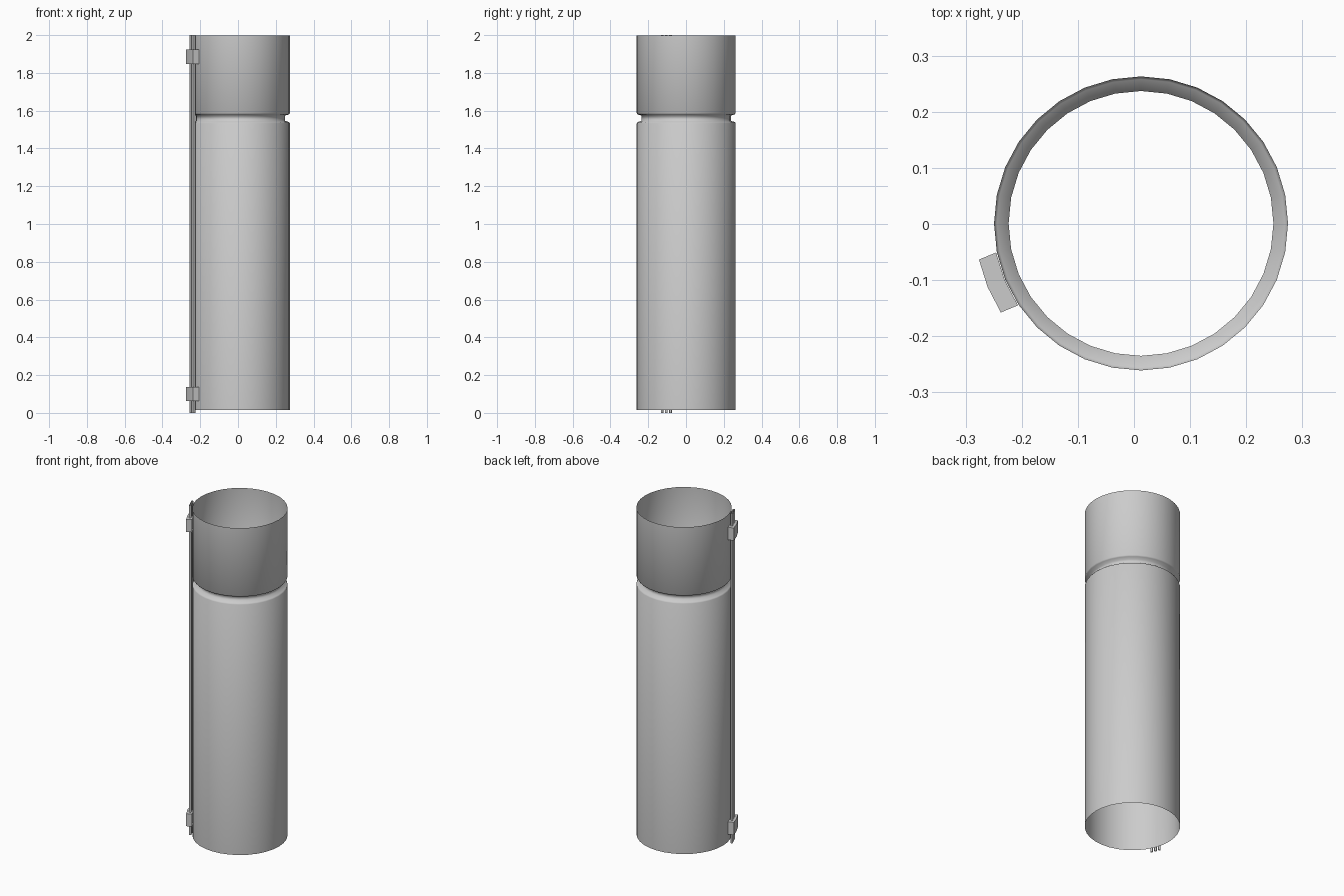
import bpy, bmesh, math
from mathutils import Vector

if "Cube" in bpy.data.objects:
    bpy.data.objects.remove(bpy.data.objects["Cube"])

CX, CY = 0.0125, 0.001          # pipe axis
ANG = math.radians(180 + 22.5)  # direction of the cable run
OUT = Vector((math.cos(ANG), math.sin(ANG)))
TAN = Vector((-OUT.y, OUT.x))


def finish(name, bm):
    mesh = bpy.data.meshes.new(name)
    bm.to_mesh(mesh)
    bm.free()
    obj = bpy.data.objects.new(name, mesh)
    bpy.context.collection.objects.link(obj)
    for p in mesh.polygons:
        p.use_smooth = True
    return obj


def lathe(name, profile, x, y, sides):
    """Open surface of revolution from (radius, z) points."""
    bm = bmesh.new()
    rings = []
    for r, z in profile:
        rings.append([bm.verts.new((x + r * math.cos(2 * math.pi * i / sides),
                                    y + r * math.sin(2 * math.pi * i / sides), z))
                      for i in range(sides)])
    for a, b in zip(rings, rings[1:]):
        for i in range(sides):
            j = (i + 1) % sides
            bm.faces.new((a[i], a[j], b[j], b[i]))
    return finish(name, bm)


# Open-ended pipe with a narrow groove near the top
lathe("pipe", [(0.262, 0.015), (0.262, 1.533), (0.257, 1.54), (0.236, 1.546),
               (0.236, 1.574), (0.257, 1.58), (0.262, 1.587), (0.262, 1.997)], CX, CY, 32)

# Three thin cables running down the side
for k in (-1, 0, 1):
    p = Vector((CX, CY)) + OUT * 0.275 + TAN * 0.024 * k
    lathe(f"cable_{k + 2}", [(0.007, 0.0), (0.007, 2.0)], p.x, p.y, 8)

# Curved clips holding the cables to the pipe
for name, z0, z1 in (("lower_clip", 0.062, 0.138), ("upper_clip", 1.847, 1.923)):
    bm = bmesh.new()
    outer = [Vector((CX, CY)) + OUT * r + TAN * t
             for r, t in ((0.2915, -0.051), (0.296, 0), (0.2915, 0.051))]
    rows = [[bm.verts.new((p.x, p.y, z)) for p in pts]
            for pts, z in (([q - OUT * 0.033 for q in outer], z0), (outer, z0),
                           (outer, z1), ([q - OUT * 0.033 for q in outer], z1))]
    for a, b in zip(rows, rows[1:]):
        for i in range(2):
            bm.faces.new((a[i], a[i + 1], b[i + 1], b[i]))
    for i in (0, 2):
        bm.faces.new([row[i] for row in rows])
    bmesh.ops.recalc_face_normals(bm, faces=bm.faces)
    clip = finish(name, bm)
    bpy.ops.object.select_all(action='DESELECT')
    clip.select_set(True)
    bpy.context.view_layer.objects.active = clip
    bpy.ops.object.shade_smooth_by_angle(angle=math.radians(40))
